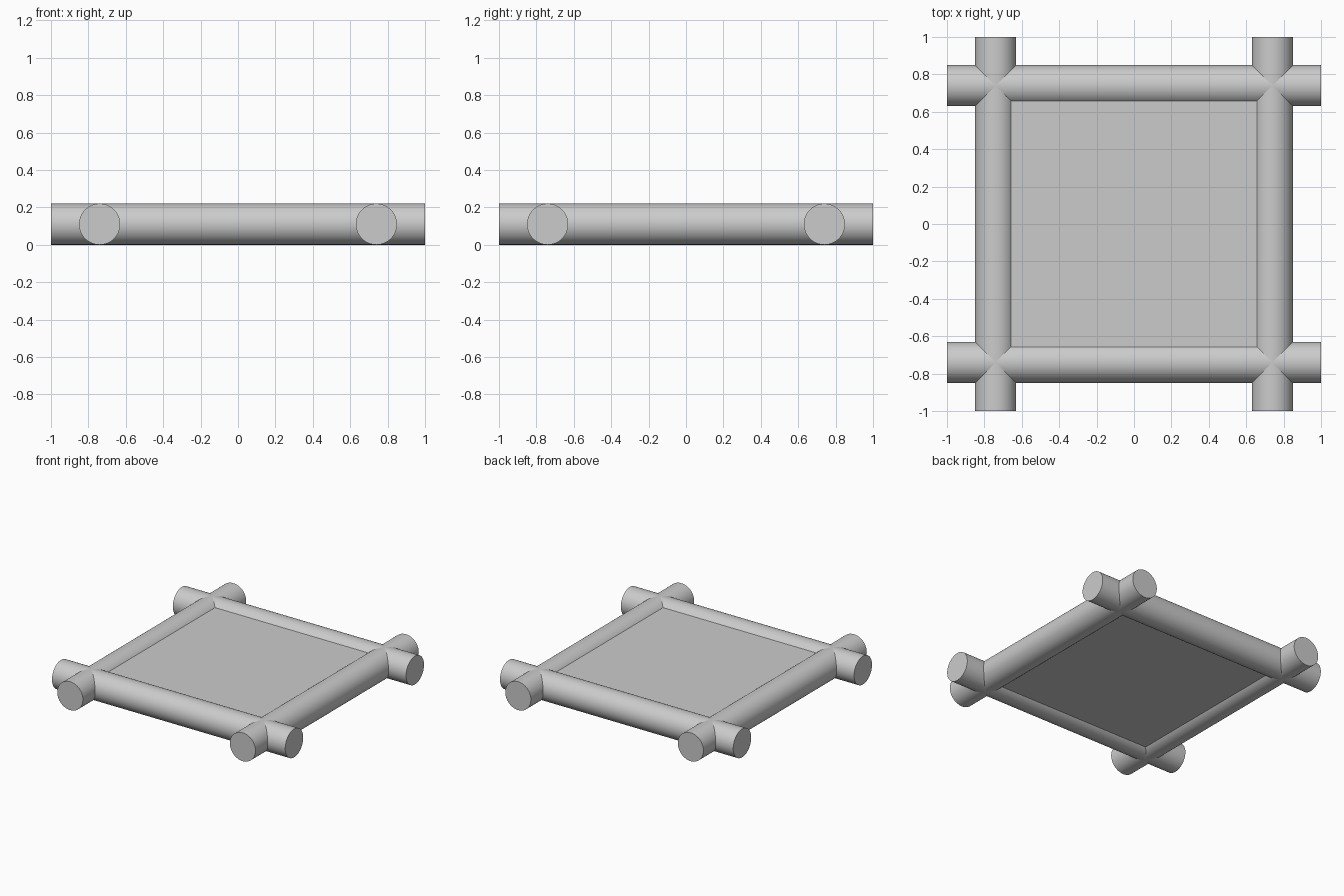
import bpy
import math

if "Cube" in bpy.data.objects:
    bpy.data.objects.remove(bpy.data.objects["Cube"])

R = 0.11        # log radius
OFFSET = 0.74   # log axis distance from centre


def log(name, location, rotation):
    bpy.ops.mesh.primitive_cylinder_add(vertices=64, radius=R, depth=2.0,
                                        location=location, rotation=rotation)
    bpy.context.object.name = name
    bpy.ops.object.shade_smooth_by_angle(angle=math.radians(30))


# Four crossing logs that form the frame
for side, front_back, left_right in ((-1, "front", "left"), (1, "back", "right")):
    log(front_back + "_log", (0, side * OFFSET, R), (0, math.pi / 2, 0))
    log(left_right + "_log", (side * OFFSET, 0, R), (math.pi / 2, 0, 0))

# Flat panel, its edges buried in the logs
bpy.ops.mesh.primitive_cube_add(size=1, location=(0, 0, R))
panel = bpy.context.object
panel.name = "panel"
panel.scale = (2 * OFFSET, 2 * OFFSET, 0.146)
bpy.ops.object.transform_apply(location=False, rotation=False, scale=True)
